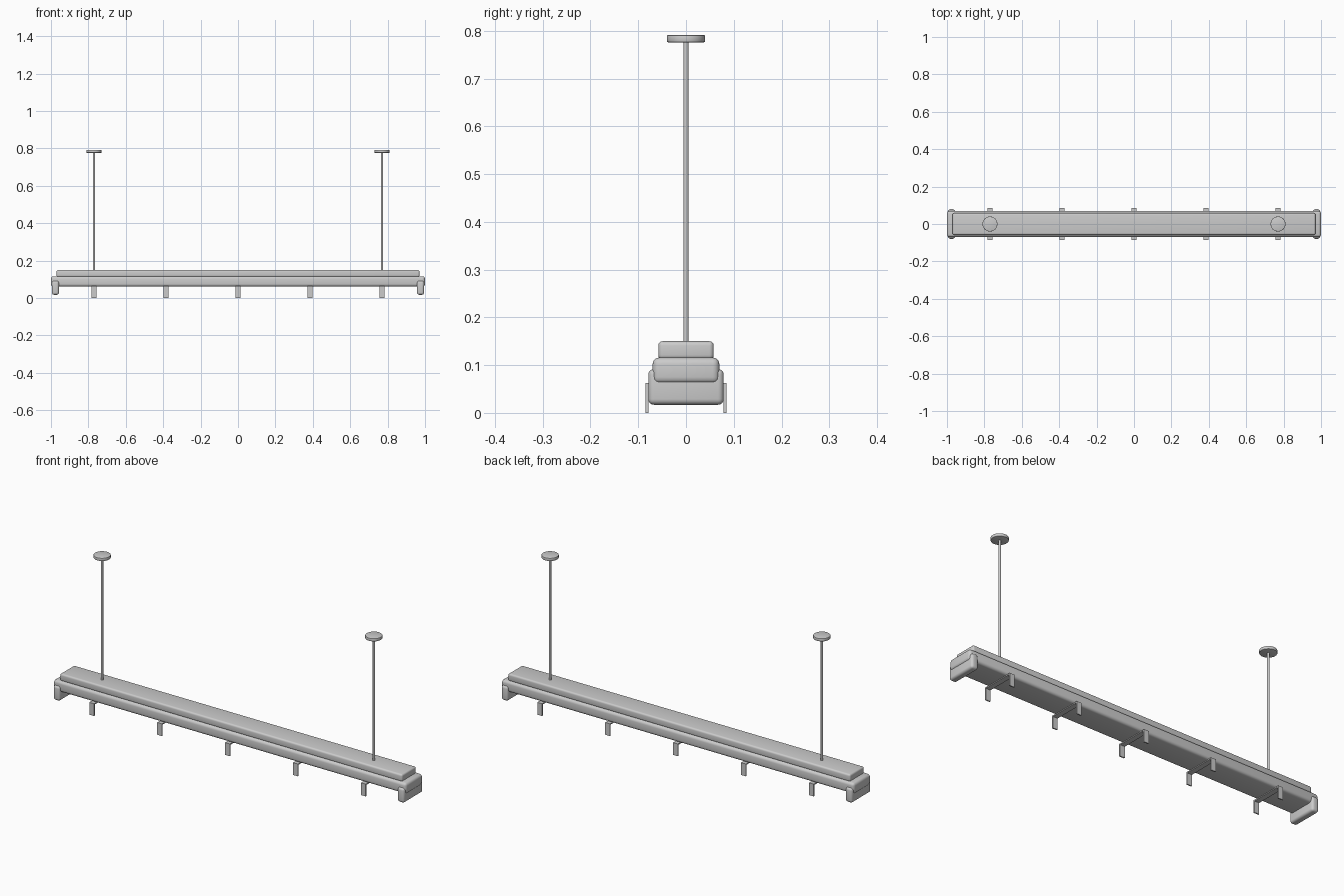
import bpy
import math

cube = bpy.data.objects.get("Cube")
if cube:
    bpy.data.objects.remove(cube, do_unlink=True)

grey = bpy.data.materials.new("light grey")
grey.use_nodes = True
colour = (0.6, 0.6, 0.6, 1)
grey.diffuse_color = colour
grey.node_tree.nodes["Principled BSDF"].inputs["Base Color"].default_value = colour


def finish(name, bevel=0.0, segments=4):
    obj = bpy.context.object
    obj.name = name
    obj.data.materials.append(grey)
    if bevel:
        mod = obj.modifiers.new("Rounded edges", 'BEVEL')
        mod.width = bevel
        mod.segments = segments
        mod.limit_method = 'ANGLE'
        bpy.ops.object.modifier_apply(modifier=mod.name)
    bpy.ops.object.shade_smooth_by_angle(angle=math.radians(35))
    return obj


def box(name, x, y, z, bevel=0.0, segments=4):
    """Box from (low, high) ranges along each axis."""
    ranges = (x, y, z)
    bpy.ops.mesh.primitive_cube_add(size=1, location=[(a + b) / 2 for a, b in ranges])
    bpy.context.object.scale = [b - a for a, b in ranges]
    bpy.ops.object.transform_apply(location=False, rotation=False, scale=True)
    return finish(name, bevel, segments)


def cylinder(name, radius, x, low, high, sides, bevel=0.0):
    bpy.ops.mesh.primitive_cylinder_add(vertices=sides, radius=radius, depth=high - low,
                                        location=(x, 0, (low + high) / 2))
    return finish(name, bevel, 2)


# Long housing and the raised cover on top
box("housing", (-1, 1), (-0.07, 0.07), (0.061, 0.116), 0.014)
box("top_cover", (-0.97, 0.97), (-0.058, 0.058), (0.112, 0.15), 0.009)

# Rounded end caps, ceiling rods and ceiling plates
for side, s in (("right", -1), ("left", 1)):
    box(side + "_end_cap", sorted((s * 0.957, s * 0.995)), (-0.079, 0.079),
        (0.017, 0.092), 0.012)
    cylinder(side + "_rod", 0.0055, s * 0.77, 0.14, 0.78, 16)
    cylinder(side + "_ceiling_plate", 0.04, s * 0.77, 0.776, 0.791, 48, 0.002)

# Brackets: a flat strap under the housing with a tab hanging at each side
for i in range(5):
    x = (i - 2) * 0.385
    span = (x - 0.0135, x + 0.0135)
    box(f"bracket_strap_{i + 1}", span, (-0.085, 0.085), (0.057, 0.063))
    for side, s in (("front", -1), ("back", 1)):
        box(f"{side}_bracket_tab_{i + 1}", span, sorted((s * 0.079, s * 0.085)), (0, 0.063))
